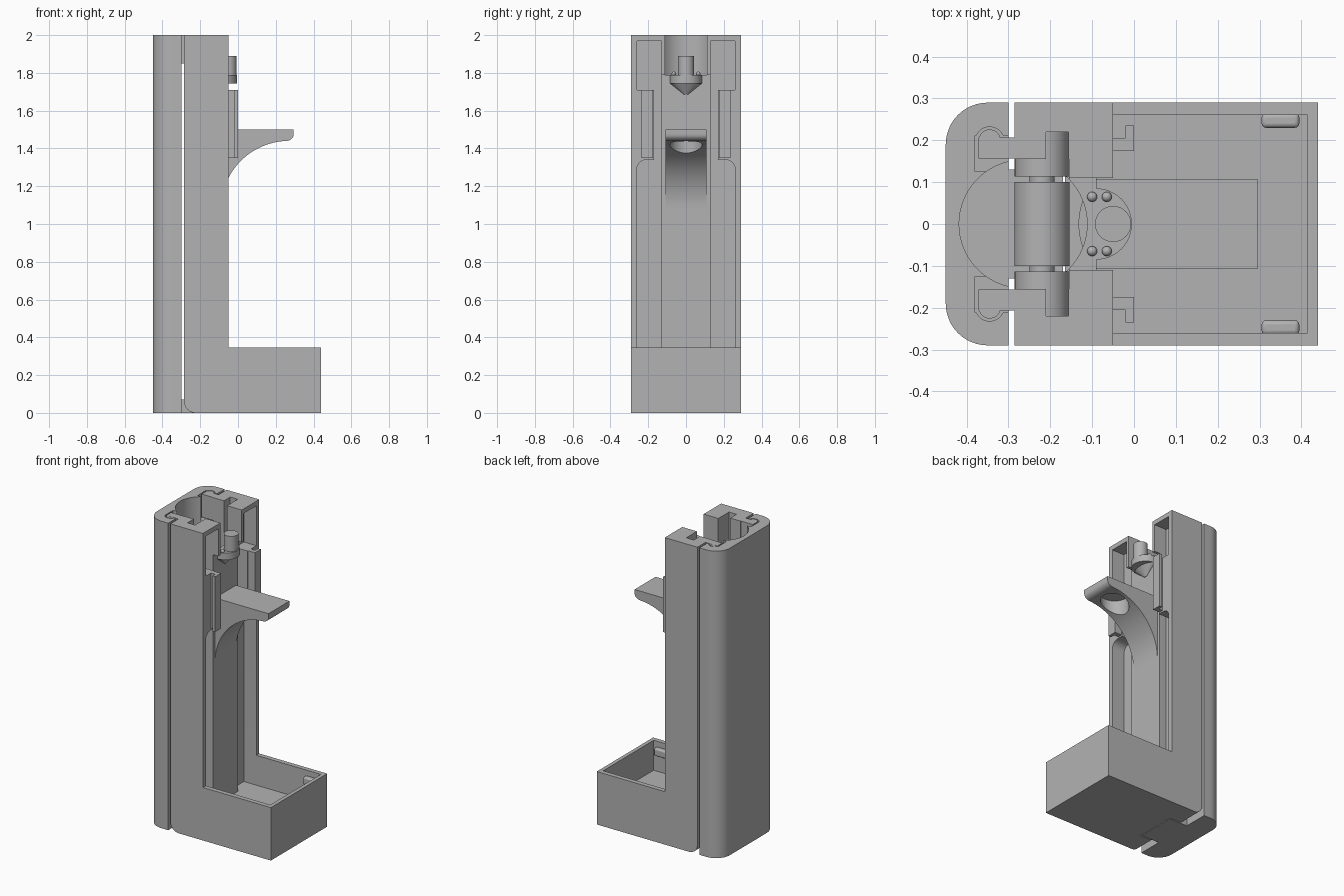
import bpy, bmesh
from math import sin, cos, pi, radians
from mathutils import Matrix, Vector

if "Cube" in bpy.data.objects:
    bpy.data.objects.remove(bpy.data.objects["Cube"])

grey = bpy.data.materials.new("plain_grey")
grey.use_nodes = True
GREY = (0.45, 0.45, 0.45, 1)
grey.diffuse_color = GREY
grey.node_tree.nodes["Principled BSDF"].inputs["Base Color"].default_value = GREY


def make(name, bm):
    bmesh.ops.recalc_face_normals(bm, faces=bm.faces)
    mesh = bpy.data.meshes.new(name)
    bm.to_mesh(mesh)
    bm.free()
    mesh.materials.append(grey)
    ob = bpy.data.objects.new(name, mesh)
    bpy.context.collection.objects.link(ob)
    return ob


def box(name, x, y, z):
    bm = bmesh.new()
    bmesh.ops.create_cube(bm, size=1)
    for v in bm.verts:
        v.co = [r[0] + (c + 0.5) * (r[1] - r[0]) for c, r in zip(v.co, (x, y, z))]
    return make(name, bm)


def prism(name, points, axis, low, high):
    """Extrude a 2D outline along x, y or z."""
    place = {"x": lambda a, b: (low, a, b), "y": lambda a, b: (a, low, b),
             "z": lambda a, b: (a, b, low)}[axis]
    bm = bmesh.new()
    face = bm.faces.new([bm.verts.new(place(a, b)) for a, b in points])
    top = bmesh.ops.extrude_face_region(bm, geom=[face])["geom"]
    move = Vector([(high - low) * (axis == k) for k in "xyz"])
    bmesh.ops.translate(bm, vec=move, verts=[v for v in top if isinstance(v, bmesh.types.BMVert)])
    return make(name, bm)


def tube(name, center, r1, r2, depth, axis="z", squash=1):
    bm = bmesh.new()
    bmesh.ops.create_cone(bm, cap_ends=True, segments=64, radius1=r1, radius2=r2, depth=depth)
    turn = Matrix.Rotation(pi / 2, 4, "X") if axis == "y" else Matrix.Diagonal((squash, 1, 1, 1))
    bmesh.ops.transform(bm, matrix=Matrix.Translation(center) @ turn, verts=bm.verts)
    return make(name, bm)


def arc(cx, cy, rx, ry, start, end, n=12):
    angles = [radians(start + (end - start) * i / n) for i in range(n + 1)]
    return [(cx + rx * cos(a), cy + ry * sin(a)) for a in angles]


def cut(target, *cutters):
    for c in cutters:
        mod = target.modifiers.new("cut", "BOOLEAN")
        mod.object, mod.operation, mod.solver = c, "DIFFERENCE", "EXACT"
    evaluated = target.evaluated_get(bpy.context.evaluated_depsgraph_get())
    mesh = bpy.data.meshes.new_from_object(evaluated)
    target.modifiers.clear()
    target.data = mesh
    for c in cutters:
        bpy.data.objects.remove(c)


def sides(points, s):
    return [(s * a, b) for a, b in points]


def bore():
    return tube("bore_cutter", (-0.265, 0, 1.1), 0.153, 0.153, 2.06)


# Main body: tall upright with a foot, rounded at its lower rear edge
body = prism("main_body", arc(-0.225, 0.06, 0.06, 0.06, 180, 270) +
             [(0.44, 0), (0.44, 0.345), (-0.05, 0.345), (-0.05, 2), (-0.285, 2)], "y", -0.29, 0.29)
cutters = [
    bore(),
    box("window_cutter", (-0.2, 0), (-0.11, 0.11), (1.79, 2.1)),
    box("face_cutter", (-0.09, 0), (-0.135, 0.135), (0.15, 1.79)),
    box("tray_cutter", (-0.07, 0.415), (-0.26, 0.26), (0.15, 0.5)),
    box("roller_cutter", (-0.3, -0.155), (-0.155, 0.155), (0.1, 2.1)),
    box("axle_cutter", (-0.21, -0.156), (-0.22, 0.22), (0.1, 2.1)),
    box("tongue_cutter", (-0.3, -0.165), (-0.135, 0.135), (-0.1, 0.075)),
]
# Side pockets: long lower part, narrow middle, wide upper part
pocket = [(0.13, 0.15), (0.26, 0.15)] + arc(0.21, 1.29, 0.05, 0.05, 0, 90) + [
    (0.17, 1.34), (0.17, 1.71), (0.26, 1.71), (0.26, 1.97), (0.13, 1.97)]
for s in (1, -1):
    cutters.append(prism("pocket_cutter", sides(pocket, s), "x", -0.14, 0))
cut(body, *cutters)

# Rear cover with rounded outer corners and hook pockets at the top
cover = prism("rear_cover", [(-0.3, -0.29), (-0.3, 0.29)] + arc(-0.35, 0.19, 0.1, 0.1, 90, 180) +
              arc(-0.35, -0.19, 0.1, 0.1, 180, 270), "z", 0, 2)
cutters = [bore()]
for s in (1, -1):
    cutters.append(box("hook_cutter", (-0.38, -0.29), sorted((s * 0.125, s * 0.212)), (1.84, 2.1)))
    cutters.append(tube("loop_cutter", (-0.345, s * 0.197, 2), 0.035, 0.035, 0.32))
cut(cover, *cutters)
box("cover_tongue", (-0.31, -0.17), (-0.13, 0.13), (0, 0.07))

# Joining hooks, front brackets, tray clips and axle ends on both sides
bracket = [(-0.06, 0.175), (0, 0.175), (0, 0.235), (-0.02, 0.235), (-0.02, 0.205), (-0.06, 0.205)]
for s, side in ((1, "left"), (-1, "right")):
    box("hook_bar_" + side, (-0.372, -0.28), sorted((s * 0.157, s * 0.207)), (1.85, 2))
    tube("hook_loop_" + side, (-0.345, s * 0.2, 1.925), 0.026, 0.026, 0.149)
    prism("bracket_" + side, [(x, s * y) for x, y in bracket], "z", 1.35, 1.71)
    clip = box("tray_clip_" + side, (0.305, 0.395), sorted((s * 0.23, s * 0.265)), (0.26, 0.31))
    bev = clip.modifiers.new("round", "BEVEL")
    bev.width, bev.segments = 0.01, 3
    tube("axle_end_" + side, (-0.22, s * 0.167, 0.18), 0.065, 0.065, 0.106, "y")
    for i, x in enumerate((-0.1, -0.065)):
        bm = bmesh.new()
        bmesh.ops.create_uvsphere(bm, u_segments=16, v_segments=10, radius=0.012)
        bmesh.ops.translate(bm, vec=(x, s * 0.065, 1.795), verts=bm.verts)
        make(f"pin_{side}_{i}", bm)
tube("roller", (-0.22, 0, 0.18), 0.066, 0.066, 0.2, "y")
tube("roller_shaft", (-0.22, 0, 0.18), 0.03, 0.03, 0.3, "y")

# Lever with a sweeping underside and a finger recess
lever = prism("lever", [(-0.1, 1.5), (0.295, 1.5), (0.295, 1.475)] +
              arc(0.255, 1.475, 0.04, 0.035, -15, -80, 6) +
              arc(0.27, 1.08, 0.36, 0.36, 94, 180, 28) + [(-0.1, 1.08)], "y", -0.108, 0.108)
cut(lever, tube("recess_cutter", (0.15, 0, 1.33), 0.085, 0.085, 0.3))

# Post on a half-round ledge with a tapered support
prism("ledge", arc(-0.09, 0, 0.085, 0.085, -90, 90, 24) + [(-0.1, 0.085), (-0.1, -0.085)],
      "z", 1.745, 1.79)
tube("ledge_support", (-0.09, 0, 1.715), 0.01, 0.085, 0.06, squash=0.5)
tube("post", (-0.05, 0, 1.83), 0.043, 0.043, 0.12)

# Smooth the curved surfaces, keep the edges sharp
bpy.ops.object.select_all(action="DESELECT")
for ob in bpy.context.collection.objects:
    if ob.type == "MESH":
        ob.select_set(True)
        bpy.context.view_layer.objects.active = ob
bpy.ops.object.shade_smooth_by_angle(angle=radians(30))
